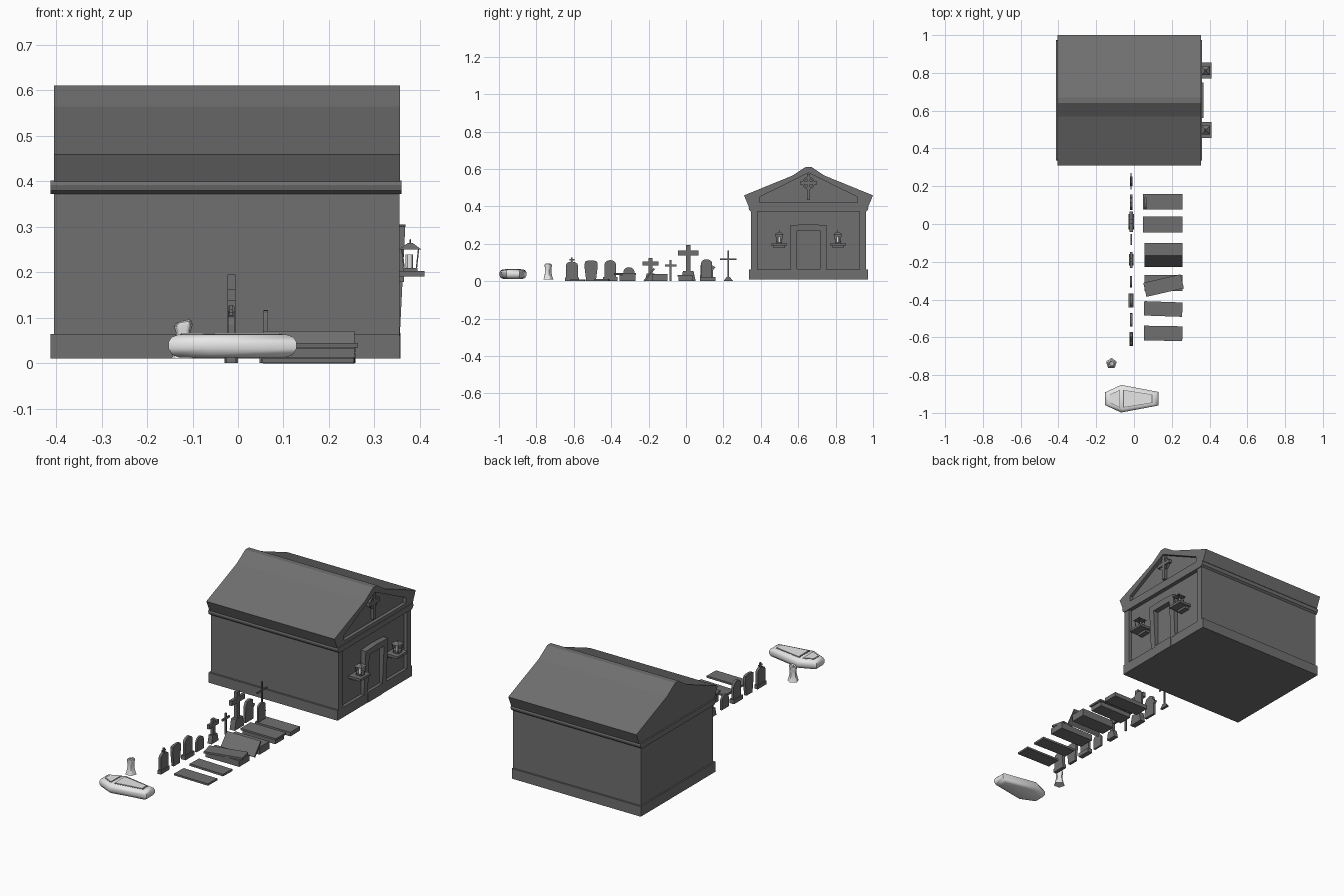
import bpy, bmesh, math
from mathutils import Matrix, Vector

if "Cube" in bpy.data.objects:
    bpy.data.objects.remove(bpy.data.objects["Cube"])


def material(name, v):
    m = bpy.data.materials.new(name)
    m.diffuse_color = (v, v, v, 1)
    m.use_nodes = True
    m.node_tree.nodes["Principled BSDF"].inputs["Base Color"].default_value = m.diffuse_color
    return m


STONE = material("dark stone", 0.16)
PALE = material("pale wax", 0.8)


def finish(name, bm, mat=STONE, smooth=None):
    bmesh.ops.recalc_face_normals(bm, faces=bm.faces)
    me = bpy.data.meshes.new(name)
    bm.to_mesh(me)
    bm.free()
    me.materials.append(mat)
    ob = bpy.data.objects.new(name, me)
    bpy.context.collection.objects.link(ob)
    if smooth:
        bpy.ops.object.select_all(action='DESELECT')
        ob.select_set(True)
        bpy.context.view_layer.objects.active = ob
        bpy.ops.object.shade_smooth_by_angle(angle=math.radians(smooth))
    return ob


def loft(name, loops, mat=STONE, smooth=None):
    """Skin equal-length loops of 3D points and cap both ends."""
    bm = bmesh.new()
    rings = [[bm.verts.new(p) for p in lp] for lp in loops]
    n = len(rings[0])
    for a, b in zip(rings, rings[1:]):
        for i in range(n):
            j = (i + 1) % n
            bm.faces.new((a[i], a[j], b[j], b[i]))
    bm.faces.new(rings[0])
    bm.faces.new(rings[-1])
    return finish(name, bm, mat, smooth)


def prism(name, pts, x0, x1, mat=STONE):
    """Extrude a (y, z) outline along x."""
    return loft(name, [[(x, y, z) for y, z in pts] for x in (x0, x1)], mat)


def box(name, x0, x1, y0, y1, z0, z1, mat=STONE, rot=None):
    c = Vector(((x0 + x1) / 2, (y0 + y1) / 2, (z0 + z1) / 2))
    bm = bmesh.new()
    bmesh.ops.create_cube(bm, size=1)
    bmesh.ops.scale(bm, vec=(x1 - x0, y1 - y0, z1 - z0), verts=bm.verts)
    if rot:
        bmesh.ops.rotate(bm, matrix=Matrix.Rotation(math.radians(rot[0]), 3, rot[1]), verts=bm.verts)
    bmesh.ops.translate(bm, vec=c, verts=bm.verts)
    return finish(name, bm, mat)


def cone(name, x, y, z0, z1, r0, r1, n=16, mat=STONE, turn=0.0, smooth=None):
    return loft(name, [[(x + r * math.cos(turn + i * math.tau / n), y + r * math.sin(turn + i * math.tau / n), z)
                        for i in range(n)] for r, z in ((r0, z0), (r1, z1))], mat, smooth)


def cross(name, y, z0, z1, arm_z, reach, w, x0, x1):
    half = [(w, z0), (w, arm_z - w), (reach, arm_z - w), (reach, arm_z + w), (w, arm_z + w), (w, z1)]
    return prism(name, [(y + a, b) for a, b in half] + [(y - a, b) for a, b in half[::-1]], x0, x1)


def arch(name, y, w0, w1, z0, zs, zt, x0, x1, n=8):
    """Headstone with rounded top; w0, w1 are half widths at foot and shoulder."""
    pts = [(y - w0, z0), (y + w0, z0)]
    pts += [(y + w1 * math.cos(math.pi * i / n), zs + (zt - zs) * math.sin(math.pi * i / n)) for i in range(n + 1)]
    return prism(name, pts, x0, x1)


# ---- mausoleum ----
C = 0.655


def mirrored(half):
    return [(C + a, z) for a, z in half] + [(C - a, z) for a, z in half[::-1]]


def both_halves(name, half, x0, x1):
    for s, side in ((1, "right"), (-1, "left")):
        prism(f"{name}_{side}", [(C + s * a, z) for a, z in half], x0, x1)


WALL = 0.338
box("mausoleum_walls", -0.405, WALL, C - 0.307, C + 0.307, 0.01, 0.39)
box("plinth", -0.412, 0.355, C - 0.317, C + 0.317, 0.01, 0.064)
prism("cornice", mirrored([(0.307, 0.372), (0.317, 0.38), (0.32, 0.392), (0.317, 0.402)]), -0.412, 0.36)
ROOF = [(0.32, 0.4), (0.345, 0.459), (0.085, 0.565), (0.015, 0.611)]
prism("roof", mirrored(ROOF), -0.405, WALL)
# raised rims leave the recessed gable and the recessed wall panel
both_halves("gable_rim", [(0, 0.4)] + ROOF + [(0, 0.611), (0, 0.58), (0.06, 0.55), (0.262, 0.45),
                          (0.262, 0.42), (0, 0.42)], WALL, 0.356)
both_halves("wall_rim", [(0.307, 0.06), (0.307, 0.39), (0, 0.39), (0, 0.375), (0.272, 0.375), (0.272, 0.06)],
            WALL, 0.355)
# doorway surround, leaning out towards the top
surround = [(0.095, 0.06), (0.095, 0.3), (0, 0.305), (0, 0.27), (0.062, 0.27), (0.062, 0.06)]
for s, side in ((1, "right"), (-1, "left")):
    loft(f"door_surround_{side}", [[(WALL if k == 0 else 0.356 + 0.05 * (z - 0.06), C + s * a, z)
                                    for a, z in surround] for k in (0, 1)])
box("door_sill", 0.35, 0.357, C - 0.062, C + 0.062, 0.01, 0.066)
# ringed cross in the gable
cross("gable_cross", C, 0.435, 0.572, 0.525, 0.045, 0.009, WALL - 0.002, 0.354)
ring = [[(x, C + r * math.cos(i * math.tau / 20), 0.525 + r * math.sin(i * math.tau / 20)) for i in range(20)]
        for x, r in ((WALL, 0.024), (0.35, 0.024), (0.35, 0.033), (WALL, 0.033))]
bm = bmesh.new()
rv = [[bm.verts.new(p) for p in lp] for lp in ring]
for k in range(4):
    for i in range(20):
        bm.faces.new((rv[k][i], rv[k][(i + 1) % 20], rv[(k + 1) % 4][(i + 1) % 20], rv[(k + 1) % 4][i]))
finish("gable_ring", bm)

# ---- lanterns on wall shelves ----
for s, side in ((1, "right"), (-1, "left")):
    y, x, q = C + s * 0.157, 0.379, math.pi / 4
    box(f"shelf_{side}", WALL, 0.41, y - 0.043, y + 0.043, 0.19, 0.203)
    box(f"shelf_bracket_{side}", WALL, 0.365, y - 0.03, y + 0.03, 0.178, 0.19)
    cone(f"lantern_base_{side}", x, y, 0.203, 0.209, 0.022, 0.022, 4, turn=q)
    for i in range(4):
        dx, dy = math.cos(q + i * math.pi / 2), math.sin(q + i * math.pi / 2)
        loft(f"lantern_post_{side}", [[(x + r * dx + a, y + r * dy + b, z) for a, b in
                                       ((-.0015, -.0015), (.0015, -.0015), (.0015, .0015), (-.0015, .0015))]
                                      for r, z in ((0.019, 0.207), (0.026, 0.252))])
    cone(f"lantern_cap_{side}", x, y, 0.25, 0.264, 0.034, 0.008, 4, turn=q)
    cone(f"lantern_spike_{side}", x, y, 0.264, 0.273, 0.002, 0.001, 6)
    cone(f"lantern_candle_{side}", x - 0.002, y, 0.207, 0.239, 0.008, 0.008, 12, PALE, smooth=30)

# ---- row of headstones ----
X0, X1 = -0.022, -0.008
arch("headstone_crossed", -0.61, 0.032, 0.032, 0, 0.085, 0.105, X0, X1)
box("headstone_crossed_foot", X0 - .003, X1 + .003, -0.647, -0.573, 0, 0.02)
cross("headstone_top_cross", -0.61, 0.09, 0.128, 0.114, 0.014, 0.004, X0 + .003, X1 - .003)
prism("headstone_flared", [(-0.533, 0), (-0.482, 0), (-0.472, 0.08), (-0.475, 0.105), (-0.49, 0.11),
                           (-0.525, 0.11), (-0.54, 0.105), (-0.543, 0.08)], X0, X1)
arch("headstone_arched", -0.405, 0.032, 0.032, 0, 0.085, 0.113, X0, X1)
box("headstone_arched_foot", -0.028, -0.002, -0.443, -0.367, 0, 0.022)
arch("headstone_small", -0.305, 0.03, 0.03, 0, 0.048, 0.075, X0 + .002, X1 - .002)
cross("cross_thick", -0.19, 0.03, 0.125, 0.095, 0.042, 0.011, X0, X1)
prism("cross_thick_foot", [(-0.22, 0), (-0.16, 0), (-0.17, 0.042), (-0.21, 0.042)], -0.027, -0.003)
cross("cross_slim", -0.082, 0, 0.113, 0.085, 0.03, 0.005, X0 + .003, X1 - .003)
cross("cross_large", 0.012, 0.02, 0.195, 0.15, 0.054, 0.013, -0.023, -0.006)
prism("cross_large_foot", [(-0.028, 0), (0.052, 0), (0.04, 0.055), (-0.016, 0.055)], -0.03, 0)
prism("headstone_broken", [(0.075, 0), (0.145, 0), (0.145, 0.06), (0.157, 0.075), (0.14, 0.085), (0.138, 0.105),
                           (0.115, 0.115), (0.09, 0.108), (0.078, 0.085)], X0, X1)
cross("cross_tall", 0.226, 0, 0.165, 0.118, 0.043, 0.004, X0 + .004, X1 - .004)
prism("cross_tall_foot", [(0.2, 0), (0.252, 0), (0.235, 0.022), (0.217, 0.022)], X0, X1)

# ---- grave slabs and tombs ----
box("slab_front", 0.053, 0.256, -0.618, -0.54, 0, 0.01, rot=(-1, 'Z'))
box("slab_second", 0.053, 0.256, -0.488, -0.412, 0.001, 0.012, rot=(-2, 'Z'))
box("tomb_open", 0.055, 0.256, -0.355, -0.27, 0, 0.033)
box("tomb_open_lid", 0.055, 0.258, -0.364, -0.288, 0.034, 0.044, rot=(13, 'Z'))
box("tomb_leaning", 0.055, 0.256, -0.183, -0.1, 0, 0.04)
box("tomb_leaning_lid", 0.055, 0.256, -0.239, -0.154, 0.03, 0.039, rot=(51, 'X'))
box("tomb_closed", 0.055, 0.25, -0.04, 0.034, 0, 0.024)
box("tomb_closed_lid", 0.047, 0.258, -0.046, 0.04, 0.024, 0.034)
box("slab_marked", 0.047, 0.258, 0.076, 0.158, 0, 0.022)
arch("slab_marker", 0.11, 0.03, 0.03, 0.02, 0.095, 0.117, 0.056, 0.066)

# ---- pale coffin: rounded hexagonal body with two sunken lid panels ----
hexa = [(-0.153, -0.034), (-0.068, -0.073), (0.129, -0.036), (0.129, 0.036), (-0.068, 0.073), (-0.153, 0.034)]
CY = -0.925


def hex_loop(k, z):
    return [(-0.015 + (x + 0.015) * (1 - k * 0.6), CY + y * (1 - k), z) for x, y in hexa]


loft("coffin", [hex_loop(k, z) for k, z in ((0.3, 0.012), (0.1, 0.018), (0, 0.032), (0, 0.046), (0.08, 0.057),
                                            (0.26, 0.063))], PALE, 50)
for name, pts in (("head", [(-0.128, 0.022), (-0.075, 0.047)]), ("foot", [(-0.058, 0.047), (0.098, 0.022)])):
    out = pts + [(x, -y) for x, y in pts[::-1]]
    cx = sum(p[0] for p in pts) / 2
    # dark groove line with the pale panel on it
    for label, k, z, mat in (("groove", 1, 0.064, STONE), ("panel", 0.92, 0.0665, PALE)):
        loft(f"coffin_{name}_{label}", [[(cx + (x - cx) * k, CY + y * k, zz) for x, y in out]
                                        for zz in (0.06, z)], mat)

# ---- melted candle ----
rings = ((0.026, 0.01), (0.022, 0.02), (0.017, 0.045), (0.016, 0.07), (0.019, 0.08), (0.018, 0.09), (0.012, 0.093),
         (0.008, 0.086))
loft("melted_candle", [[(-0.12 + r * (1 + 0.1 * math.sin(5 * t)) * math.cos(t),
                         -0.738 + r * (1 + 0.1 * math.sin(5 * t)) * math.sin(t), z + 0.003 * math.cos(t) * (z > 0.06))
                        for t in (i * math.tau / 20 for i in range(20))] for r, z in rings], PALE, 50)
cone("candle_wick", -0.12, -0.738, 0.084, 0.094, 0.002, 0.0015, 6)
